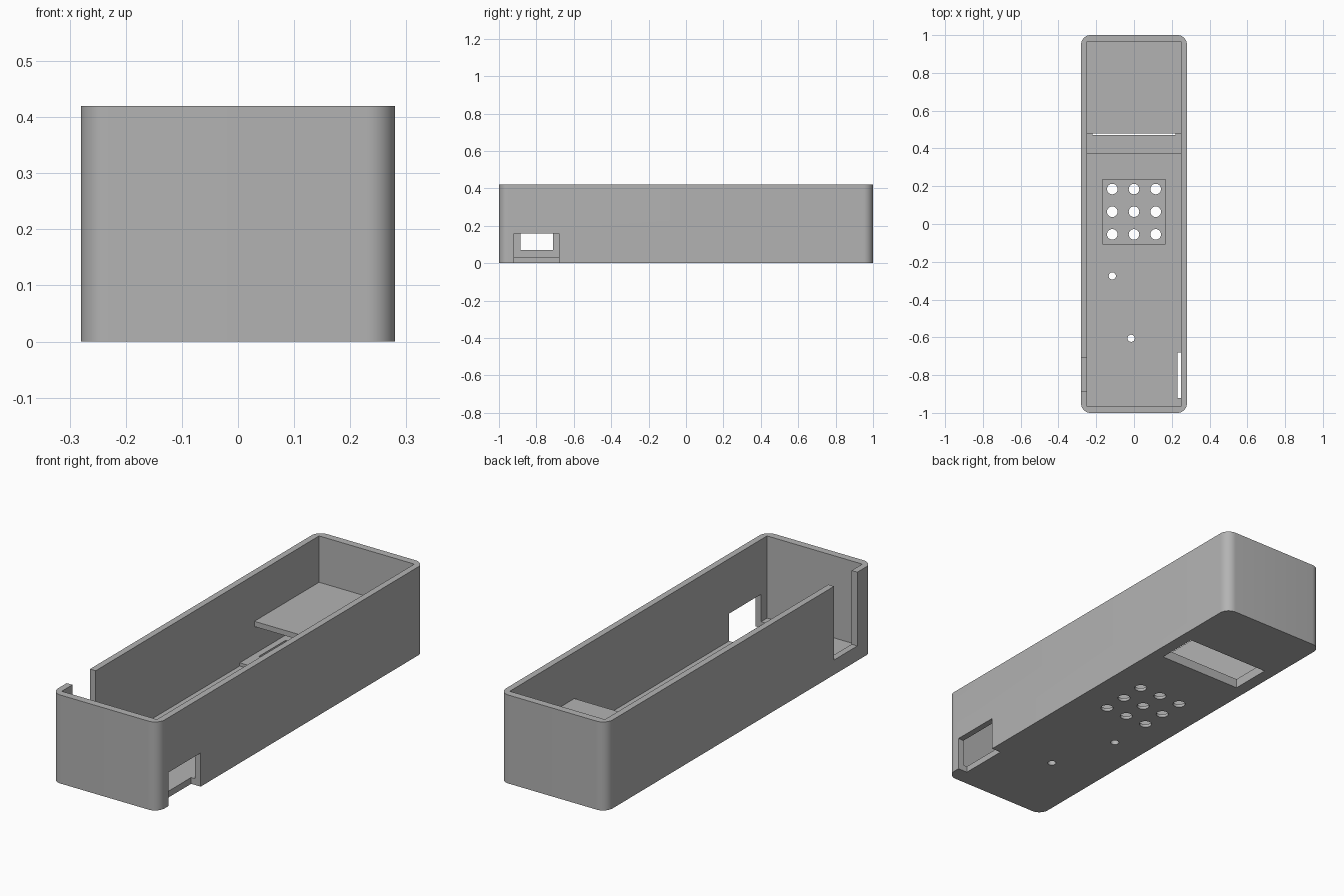
import bpy, bmesh, math
from mathutils import Matrix

old = bpy.data.objects.get("Cube")
if old:
    bpy.data.objects.remove(old, do_unlink=True)

grey = bpy.data.materials.new("plain_grey")
grey.use_nodes = True
colour = (0.45, 0.45, 0.45, 1)
grey.diffuse_color = colour
grey.node_tree.nodes["Principled BSDF"].inputs["Base Color"].default_value = colour


def make_object(name, bm):
    bmesh.ops.recalc_face_normals(bm, faces=bm.faces)
    mesh = bpy.data.meshes.new(name)
    bm.to_mesh(mesh)
    bm.free()
    mesh.materials.append(grey)
    obj = bpy.data.objects.new(name, mesh)
    bpy.context.collection.objects.link(obj)
    return obj


def box(name, x, y, z, radius=0):
    """Box from ranges, with optional rounded upright edges."""
    bm = bmesh.new()
    bmesh.ops.create_cube(bm, size=1)
    for v in bm.verts:
        v.co = [r[0] if c < 0 else r[1] for c, r in zip(v.co, (x, y, z))]
    if radius:
        upright = [e for e in bm.edges
                   if abs(e.verts[0].co.z - e.verts[1].co.z) > 0.1]
        bmesh.ops.bevel(bm, geom=upright, offset=radius, segments=10,
                        profile=0.5, affect='EDGES')
    return make_object(name, bm)


def profile_along_x(name, points, half_width):
    """Extrude a y-z outline across the width."""
    bm = bmesh.new()
    face = bm.faces.new([bm.verts.new((-half_width, y, z)) for y, z in points])
    result = bmesh.ops.extrude_face_region(bm, geom=[face])
    moved = [g for g in result["geom"] if isinstance(g, bmesh.types.BMVert)]
    bmesh.ops.translate(bm, verts=moved, vec=(2 * half_width, 0, 0))
    return make_object(name, bm)


def drill(name, x, y, radius):
    bm = bmesh.new()
    bmesh.ops.create_cone(bm, cap_ends=True, segments=24, radius1=radius,
                          radius2=radius, depth=0.2,
                          matrix=Matrix.Translation((x, y, 0)))
    return make_object(name, bm)


def cut(target, cutter):
    """Apply a boolean difference and discard the cutter."""
    bpy.context.view_layer.objects.active = target
    mod = target.modifiers.new("cut", 'BOOLEAN')
    mod.object = cutter
    mod.operation = 'DIFFERENCE'
    mod.solver = 'EXACT'
    bpy.ops.object.modifier_apply(modifier=mod.name)
    bpy.data.objects.remove(cutter, do_unlink=True)


HEIGHT, FLOOR, RAISED_FLOOR = 0.42, 0.03, 0.045

# Outer tray with rounded corners
tray = box("tray", (-0.28, 0.28), (-1, 1), (0, HEIGHT), radius=0.05)

# Inside cavity with the slightly higher rear floor
cut(tray, profile_along_x("cavity", [
    (-0.965, FLOOR), (0.37, FLOOR), (0.37, RAISED_FLOOR),
    (0.965, RAISED_FLOOR), (0.965, 0.6), (-0.965, 0.6)], 0.25))

# Window in the floor below the shelf
cut(tray, box("floor_window", (-0.22, 0.22), (0.47, 0.67), (-0.1, 0.1)))

# Square recess and its grid of holes
cut(tray, box("grille_recess", (-0.167, 0.167), (-0.105, 0.235), (0.015, 0.1)))
for column in range(-1, 2):
    for row in range(-1, 2):
        cut(tray, drill("grille_hole", 0.115 * column, 0.065 + 0.12 * row, 0.028))

# Two small floor holes
for x, y in ((-0.115, -0.275), (-0.015, -0.605)):
    cut(tray, drill("small_hole", x, y, 0.019))

# Low notch through one side wall and the floor edge
cut(tray, box("low_notch", (0.23, 0.4), (-0.92, -0.68), (-0.1, 0.16)))

# Open-topped slot in the opposite wall
cut(tray, box("open_slot", (-0.4, -0.24), (-0.885, -0.71), (0.07, 0.6)))

# Thin shelf across the rear end
shelf = box("rear_shelf", (-0.255, 0.255), (0.48, 0.97), (0.175, 0.2))

bpy.ops.object.select_all(action='DESELECT')
tray.select_set(True)
bpy.context.view_layer.objects.active = tray
bpy.ops.object.shade_smooth_by_angle(angle=math.radians(30))
